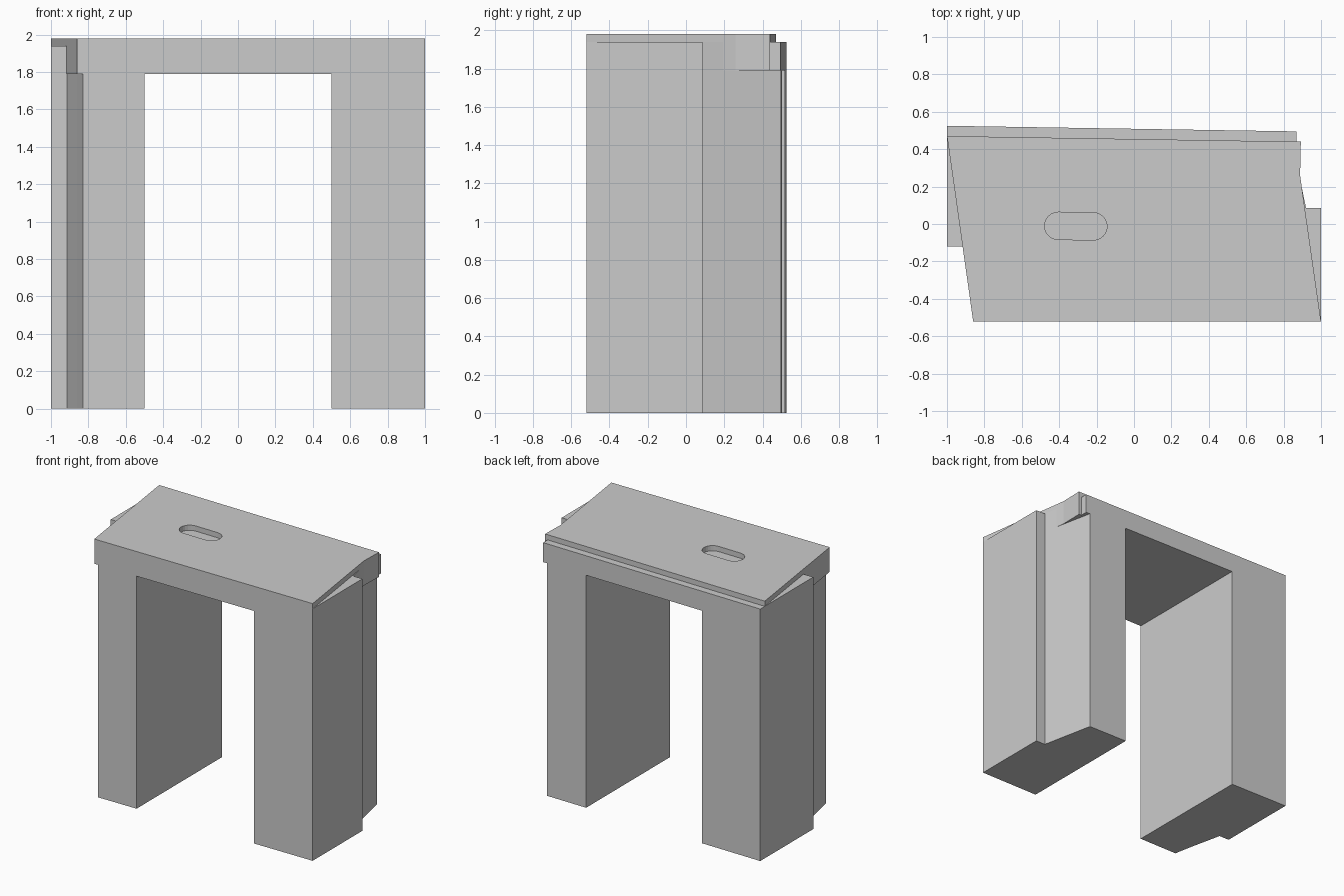
import bpy, bmesh, math

if "Cube" in bpy.data.objects:
    bpy.data.objects.remove(bpy.data.objects["Cube"])

H, LEDGE, UNDER = 1.98, 1.94, 1.79   # top, ledge and opening heights
FRONT = -0.52


def back(x):
    """y of the slightly slanted rear face at x"""
    return 0.525 - 0.016 * (x + 1)


def prism(name, pts, z0, z1):
    """Extrude a counter-clockwise plan outline from z0 to z1."""
    bm = bmesh.new()
    face = bm.faces.new([bm.verts.new((x, y, z0)) for x, y in pts])
    ext = bmesh.ops.extrude_face_region(bm, geom=[face])["geom"]
    verts = [g for g in ext if isinstance(g, bmesh.types.BMVert)]
    bmesh.ops.translate(bm, verts=verts, vec=(0, 0, z1 - z0))
    bmesh.ops.recalc_face_normals(bm, faces=bm.faces)
    me = bpy.data.meshes.new(name)
    bm.to_mesh(me)
    bm.free()
    ob = bpy.data.objects.new(name, me)
    bpy.context.collection.objects.link(ob)
    return ob


def combine(target, other, operation):
    """Apply a boolean and remove the used part."""
    mod = target.modifiers.new(operation.title(), 'BOOLEAN')
    mod.operation, mod.solver, mod.object = operation, 'EXACT', other
    bpy.context.view_layer.objects.active = target
    bpy.ops.object.modifier_apply(modifier=mod.name)
    bpy.data.objects.remove(other)


# Lower slab, reaching back to the ledge
frame = prism("block_frame", [
    (-0.86, FRONT), (1, FRONT), (0.888, 0.26), (0.892, 0.44),
    (0.87, 0.44), (0.87, back(0.87)), (-1, back(-1)), (-1, 0.47)], UNDER, LEDGE)

# Legs with stepped outer sides
right_leg = prism("right_leg", [
    (0.5, FRONT), (1, FRONT), (1, 0.085), (0.92, 0.085),
    (0.835, back(0.835)), (0.5, back(0.5))], 0, LEDGE)
left_leg = prism("left_leg", [
    (-0.5, FRONT), (-0.5, back(-0.5)), (-1, back(-1)),
    (-1, -0.12), (-0.915, -0.12), (-0.86, -0.365), (-0.83, FRONT)], 0, LEDGE)

# Raised top plate, set forward of the ledge
top_plate = prism("top_plate", [
    (-0.86, FRONT), (1, FRONT), (0.888, 0.26), (0.892, 0.44), (-1, 0.47)],
    UNDER + 0.05, H)

for part in (right_leg, left_leg, top_plate):
    combine(frame, part, 'UNION')

# Shallow rounded slot in the top
r, steps = 0.073, 12
slot_pts = []
for cx, cy, start in ((-0.217, -0.013, -90), (-0.405, -0.010, 90)):
    for i in range(steps + 1):
        a = math.radians(start + 180 * i / steps)
        slot_pts.append((cx + r * math.cos(a), cy + r * math.sin(a)))
slot = prism("slot_cutter", slot_pts, LEDGE, H + 0.1)
slot.hide_render = True
combine(frame, slot, 'DIFFERENCE')
